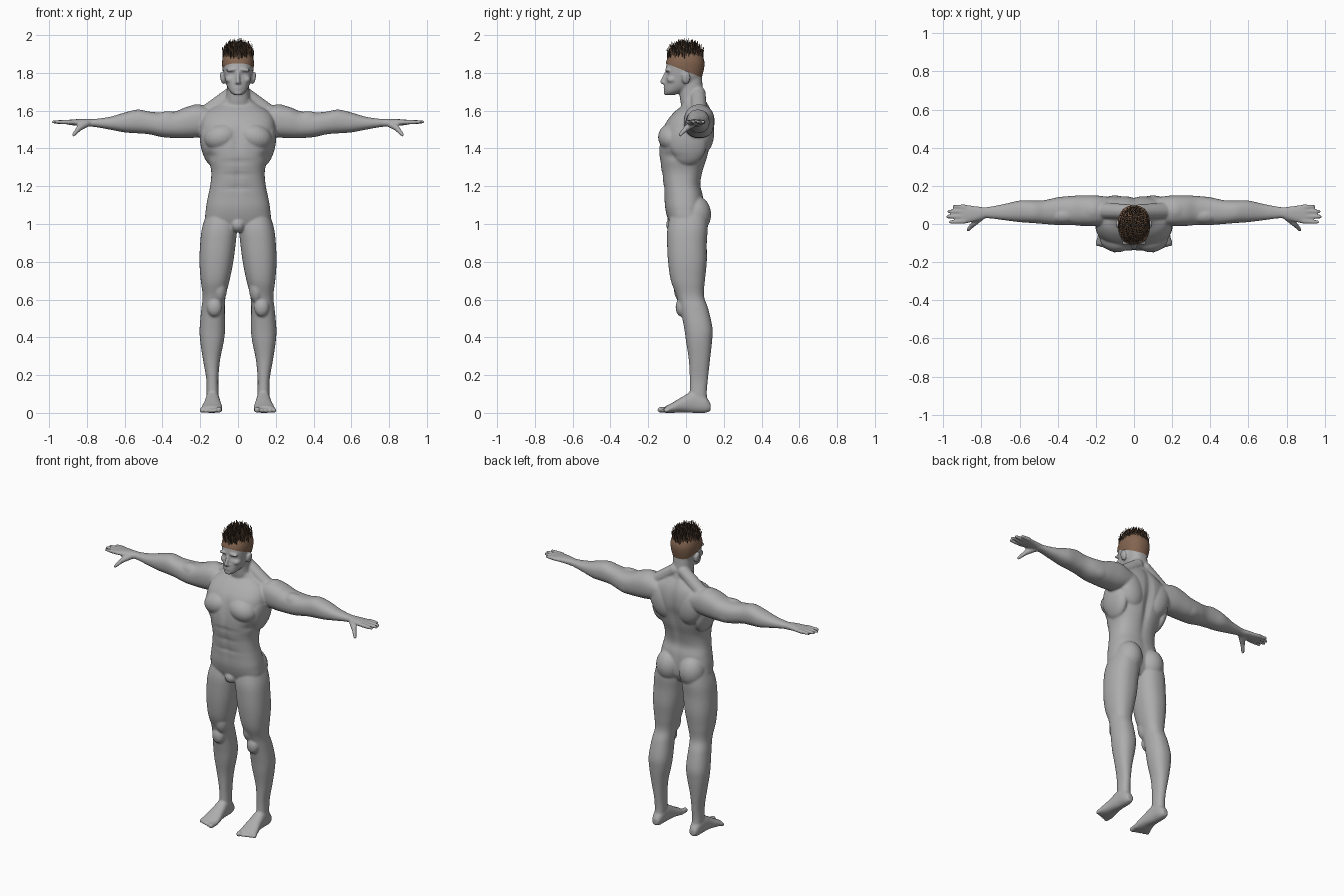
import bpy
import bmesh
import math
import random
from mathutils import Vector, Matrix

UNIT = 0.01  # all part sizes below are in hundredths
random.seed(4)

cube = bpy.data.objects.get("Cube")
if cube:
    bpy.data.objects.remove(cube)


def material(name, color):
    mat = bpy.data.materials.new(name)
    mat.use_nodes = True
    mat.diffuse_color = (*color, 1)
    mat.node_tree.nodes["Principled BSDF"].inputs["Base Color"].default_value = (*color, 1)
    return mat


def spline(rows, steps=5):
    """Smooth in-between rows through the given ones."""
    result = []
    last = len(rows) - 1
    for i in range(last):
        before, start, end, after = (rows[max(i - 1, 0)], rows[i], rows[i + 1], rows[min(i + 2, last)])
        for s in range(steps):
            t = s / steps
            result.append([
                b + (c - a) * t / 2 + (a - 2.5 * b + 2 * c - d / 2) * t * t
                + (1.5 * (b - c) + (d - a) / 2) * t ** 3
                for a, b, c, d in zip(before, start, end, after)])
    return result + [list(rows[-1])]


def loft(bm, axis, rows, power=2.3, sides=48):
    """Skin over rows of (station, low a, high a, low b, high b)."""
    rings = []
    for station, a0, a1, b0, b1 in spline(rows):
        ring = []
        for k in range(sides):
            angle = math.tau * k / sides
            c, s = math.cos(angle), math.sin(angle)
            a = (a0 + a1) / 2 + (a1 - a0) / 2 * math.copysign(abs(c) ** (2 / power), c)
            b = (b0 + b1) / 2 + (b1 - b0) / 2 * math.copysign(abs(s) ** (2 / power), s)
            point = [a, b]
            point.insert(axis, station)
            ring.append(bm.verts.new(Vector(point) * UNIT))
        rings.append(ring)
    for low, high in zip(rings, rings[1:]):
        for k in range(sides):
            n = (k + 1) % sides
            bm.faces.new((low[k], low[n], high[n], high[k]))
    bm.faces.new(rings[0][::-1])
    bm.faces.new(rings[-1])


def centred(rows):
    return [(z, -w, w, front, back) for z, w, front, back in rows]


def ball(bm, centre, radii, turn=0):
    matrix = (Matrix.Translation(Vector(centre) * UNIT) @ Matrix.Rotation(turn, 4, 'Y')
              @ Matrix.Diagonal((*(Vector(radii) * UNIT), 1)))
    bmesh.ops.create_uvsphere(bm, u_segments=24, v_segments=16, radius=1, matrix=matrix)


def limb(bm, start, end, r0, r1, sides=12):
    """Tapered stick with round ends."""
    start, end = Vector(start), Vector(end)
    way = end - start
    turn = way.to_track_quat('Z', 'Y').to_matrix().to_4x4()
    place = Matrix.Translation((start + end) / 2 * UNIT) @ turn
    bmesh.ops.create_cone(bm, cap_ends=True, segments=sides, radius1=r0 * UNIT,
                          radius2=r1 * UNIT, depth=way.length * UNIT, matrix=place)
    ball(bm, start, (r0, r0, r0))
    ball(bm, end, (r1, r1, r1))


def dent(bm, centre, radii, push):
    """Push the surface softly around a point."""
    for v in bm.verts:
        d = [(p / UNIT - c) / r for p, c, r in zip(v.co, centre, radii)]
        v.co += Vector(push) * UNIT * math.exp(-sum(x * x for x in d))


def finish(bm, name, mats):
    bmesh.ops.recalc_face_normals(bm, faces=bm.faces)
    mesh = bpy.data.meshes.new(name)
    bm.to_mesh(mesh)
    bm.free()
    for mat in mats:
        mesh.materials.append(mat)
    obj = bpy.data.objects.new(name, mesh)
    bpy.context.collection.objects.link(obj)
    return obj


skin = material("grey skin", (0.42, 0.42, 0.42))
brown = material("brown scalp hair", (0.23, 0.13, 0.08))
dark = material("dark hair tips", (0.05, 0.033, 0.022))

body = bmesh.new()

# Leg and foot
loft(body, 2, [(106, 2, 16.5, -8, 11), (98, .6, 19, -9.8, 11.5), (90, 1.2, 20, -10, 11),
               (80, 2.5, 20.4, -9.5, 11), (70, 4.5, 19.7, -8, 10), (62, 6.5, 18.7, -5, 9.5),
               (55, 7, 19.4, -3, 11.8), (45, 6.8, 20.3, -1, 14), (38, 7.5, 20, 0, 13.8),
               (28, 9.5, 18.5, 1.5, 12.7), (18, 10.4, 16.8, 2, 11.6), (10, 10.3, 16.6, 2, 11),
               (4, 10.5, 16.5, 2, 12)])
ball(body, (12.5, -2.5, 56), (4, 3, 5))
ball(body, (9.8, -1.5, 66), (4, 5, 8))
loft(body, 1, [(13, 11.5, 15.5, 1, 5), (10, 10.3, 16.7, 0, 9), (4, 9.8, 17.2, 0, 11.5),
               (-2, 9, 18, .3, 8.5), (-7, 8.3, 19.3, 0, 5.5), (-11, 8.4, 19.6, 0, 3.4)])
for i in range(5):
    r = 1.6 if i == 0 else 1.15
    x = 9.8 + 2.2 * i + .3 * (i > 0)
    limb(body, (x, -9, 1.9), (x + .3, -13.5 + .75 * i, r), r, r)

# Hip and buttock
ball(body, (8.2, 5, 105), (8.2, 8.3, 10))

# Chest, shoulder and back muscles
ball(body, (8.7, -7.5, 146), (9.3, 7.3, 7.2), .25)
ball(body, (21.5, 7, 155), (8, 8, 8.4))
ball(body, (10, 9, 149), (8.5, 6, 12), .3)
ball(body, (15.5, 1, 143), (4.5, 10, 12), .15)
limb(body, (3, 6.5, 169), (17, 7, 158.5), 4, 4.3)

# Arm
loft(body, 0, [(12, 0, 14, 148, 160), (20, -1, 15, 146, 163), (27, -1, 15, 145.5, 162),
               (33, -.5, 14.7, 145.5, 159.7), (40, -.5, 14, 146, 159), (47, 0, 12.5, 147.5, 159.5),
               (53, .5, 12.3, 148, 160.6), (60, 1, 12.3, 148.5, 159), (68, 2, 10.5, 150, 156.7),
               (76, 3, 9, 151.4, 155.6), (80, 3, 8.7, 151.5, 155.7)])
ball(body, (37, 4.5, 155), (8, 4.5, 4.7))
ball(body, (35, 9.5, 151), (9, 5, 5))

# Hand, fingers and thumb
loft(body, 0, [(78, 3, 8.7, 151.5, 155.6), (83, 1.5, 9.3, 152, 155.6),
               (88, .4, 10, 152.3, 155.3), (91, .5, 10, 152.8, 155)])
for y, tip in ((1.4, 96.3), (4, 97.6), (6.6, 97), (9, 94.3)):
    limb(body, (89, y, 154), (tip, y * 1.08 - .5, 154), 1.3, .95)
limb(body, (80, 4, 153.3), (84, .3, 150.8), 2, 1.6)
limb(body, (84, .3, 150.8), (87, -3, 147.3), 1.5, 1)

# Ear, brow, eyeball and cheek
ball(body, (8.3, 0, 177.3), (1.1, 2.3, 3.4), .2)
ball(body, (3.4, -9.9, 181.6), (3.3, 1.4, .9), .12)
ball(body, (3.2, -9, 179.4), (1.5, 1.3, 1.1))
ball(body, (4.5, -7.2, 176.5), (2.3, 3, 2))

# Mirror everything so far to the other side
copy = bmesh.ops.duplicate(body, geom=body.verts[:] + body.edges[:] + body.faces[:])["geom"]
bmesh.ops.scale(body, vec=(-1, 1, 1), verts=[g for g in copy if isinstance(g, bmesh.types.BMVert)])

# Torso and neck
loft(body, 2, centred([(96, 7, -6, 6), (101, 16.5, -9, 9), (108, 17, -11, 9.5),
                       (115, 15.8, -11.5, 9), (121, 14.6, -12, 7.7), (128, 14.2, -13, 9),
                       (135, 16, -14, 11.3), (142, 18.6, -14, 13), (148, 19.6, -13, 14.5),
                       (154, 19.5, -10.5, 14.7), (159, 17, -6.5, 13.8), (163, 11, -2, 12),
                       (166, 7, -2, 10)]), power=2.5)
loft(body, 2, centred([(158, 8, -1, 11), (164, 6.8, -2.8, 11), (170, 6, -3.5, 9.3), (180, 6, -4, 8.3)]))
ball(body, (0, -6.3, 99.5), (4, 4.3, 4))

# Head, nose, lips and chin
skull = centred([(168.3, 2.2, -10.6, -6), (170, 4.2, -11.4, -2), (173, 5.9, -11.3, 4),
                 (177, 7.1, -10.9, 8), (182, 7.9, -10.6, 9.2), (186, 8, -10, 9.3),
                 (190, 6.9, -7.8, 7.6), (192.5, 4.2, -4.6, 4.8), (193.2, 1, -1, 1)])
loft(body, 2, skull)
limb(body, (0, -10.3, 180.5), (0, -12.6, 175.3), .8, 1.2)
ball(body, (0, -11.2, 174.7), (1.9, 1.5, 1))
ball(body, (0, -10.9, 172.6), (2.3, 1.1, .6))
ball(body, (0, -10.8, 171.4), (2, 1.1, .6))
ball(body, (0, -10.3, 169.4), (2.4, 1.5, 1.3))

# Eye sockets, chest line, belly lines and spine groove
for side in (-1, 1):
    dent(body, (3.2 * side, -10.5, 179.3), (1.9, 3, 1.3), (0, 1.1, 0))
    dent(body, (15 * side, -8, 136), (4, 8, 2), (-.5 * side, .5, 0))
dent(body, (0, -14, 146), (1.5, 5, 8), (0, 1, 0))
dent(body, (0, -13, 124), (1.3, 4, 11), (0, .6, 0))
for z in (119, 126, 133):
    dent(body, (0, -13, z), (8, 4, 1), (0, .5, 0))
dent(body, (0, 13, 140), (2.2, 6, 24), (0, -1.6, 0))

# Fuse the parts into one smooth skin
person = finish(body, "body", [skin])
fuse = person.modifiers.new("fuse", 'REMESH')
fuse.mode = 'VOXEL'
fuse.voxel_size = 0.006
fuse.use_smooth_shade = True
soften = person.modifiers.new("soften", 'SMOOTH')
soften.factor = 0.5
soften.iterations = 5

# Scalp cap, cut along the sloping hairline
cap = bmesh.new()
loft(cap, 2, [(z + .35, x0 - .35, x1 + .35, y0 - .35, y1 + .35) for z, x0, x1, y0, y1 in skull[3:]])
bmesh.ops.bisect_plane(cap, geom=cap.verts[:] + cap.edges[:] + cap.faces[:], clear_inner=True,
                       plane_co=(0, -.1, 1.848), plane_no=Vector((0, .075, .19)).normalized())
scalp = finish(cap, "scalp_hair", [brown])
scalp.data.shade_smooth()

# Upright hair spikes in a spiral over the crown
spikes = bmesh.new()
count = 330
for i in range(count):
    spread = math.sqrt((i + .5) / count)
    angle = i * math.pi * (3 - math.sqrt(5))
    x, y = math.cos(angle) * spread, math.sin(angle) * spread
    rise = math.sqrt(1 - (spread * .97) ** 2)
    base = Vector((7.8 * x, 9.3 * y - .4, 185.3 + 7.2 * rise))
    length = random.uniform(4.2, 6.6)
    lean = Vector((x * .8 + random.uniform(-.5, .5), y * .8 + random.uniform(-.5, .5), length))
    tip = base + lean
    tip.z = min(tip.z, 200)
    turn = (tip - base).to_track_quat('Z', 'Y').to_matrix().to_4x4()
    made = bmesh.ops.create_cone(spikes, segments=5, radius1=.55 * UNIT, radius2=0,
                                 depth=(tip - base).length * UNIT,
                                 matrix=Matrix.Translation((base + tip) / 2 * UNIT) @ turn)
    shade = 0 if i % 3 == 0 else 1
    for face in {f for v in made["verts"] for f in v.link_faces}:
        face.material_index = shade
finish(spikes, "hair_spikes", [brown, dark])
